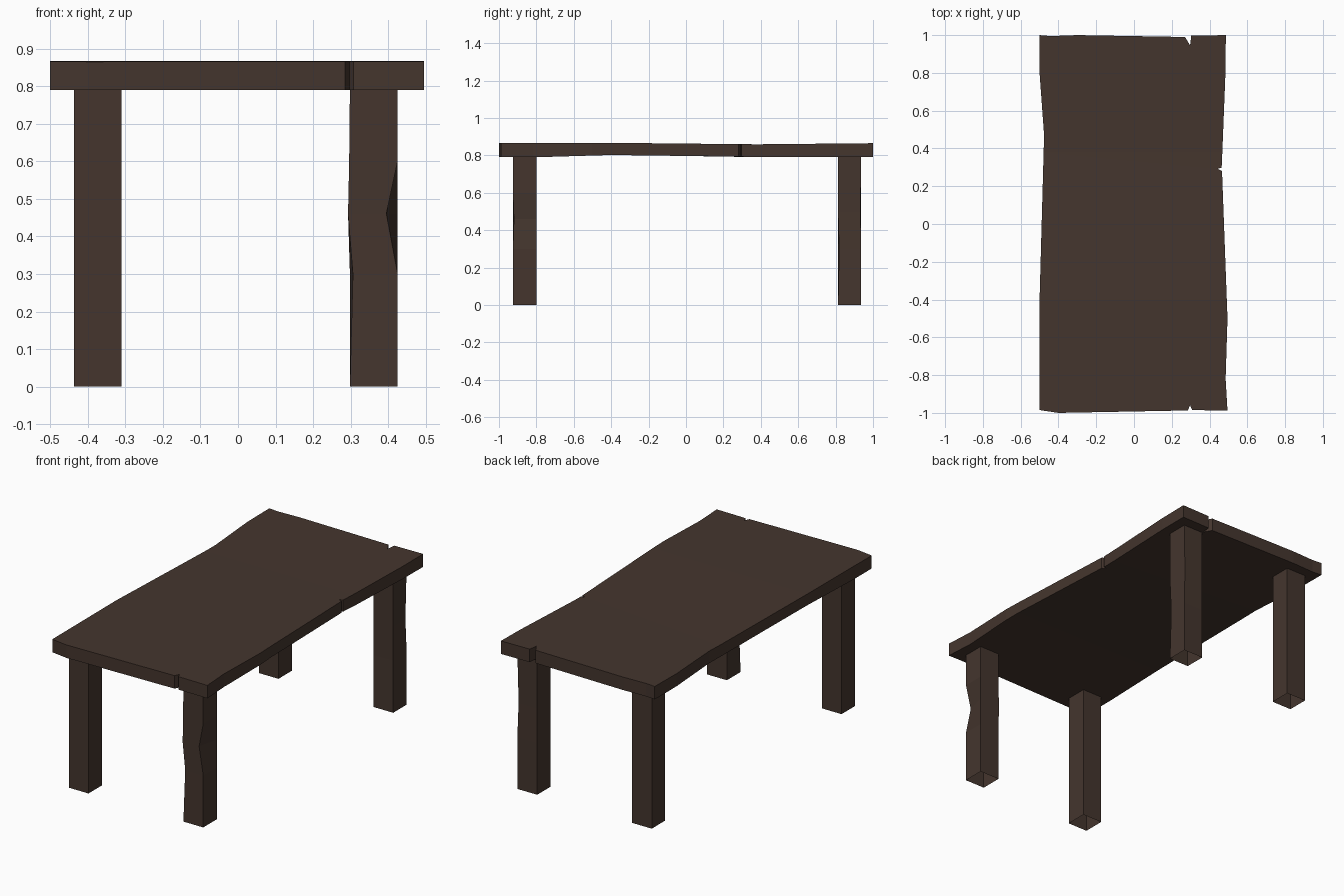
import bpy, bmesh

if "Cube" in bpy.data.objects:
    bpy.data.objects.remove(bpy.data.objects["Cube"])

wood = bpy.data.materials.new("dark brown wood")
wood.diffuse_color = (0.058, 0.036, 0.027, 1)
wood.use_nodes = True
wood.node_tree.nodes["Principled BSDF"].inputs["Base Color"].default_value = wood.diffuse_color


def finish(bm, name):
    bmesh.ops.recalc_face_normals(bm, faces=bm.faces)
    me = bpy.data.meshes.new(name)
    bm.to_mesh(me)
    bm.free()
    me.materials.append(wood)
    ob = bpy.data.objects.new(name, me)
    bpy.context.collection.objects.link(ob)
    return ob


def lerp(table, y):
    for (y0, a), (y1, b) in zip(table, table[1:]):
        if y <= y1:
            return a + (b - a) * max(0, (y - y0) / (y1 - y0))
    return table[-1][1]


# Tabletop: worn outline with chipped notches, slightly warped along its length
outline = [(-0.5, -0.985), (-0.4, -1.0), (0.285, -0.987), (0.297, -0.96),
           (0.308, -0.985), (0.495, -0.988), (0.485, -0.82), (0.495, -0.5),
           (0.466, 0.28), (0.442, 0.292), (0.464, 0.298), (0.468, 0.39),
           (0.485, 0.82), (0.486, 1.0), (0.303, 0.997), (0.297, 0.945),
           (0.27, 0.99), (-0.3, 1.0), (-0.44, 0.995), (-0.5, 1.0),
           (-0.5, 0.8), (-0.476, 0.47), (-0.5, -0.4)]
top_z = [(-1, 0.865), (-0.4, 0.867), (0.37, 0.859), (1, 0.865)]
bottom_z = [(-1, 0.79), (-0.8, 0.79), (-0.4, 0.802), (0.29, 0.793), (0.4, 0.79), (1, 0.79)]

bm = bmesh.new()
base = bm.faces.new([bm.verts.new((x, y, 0)) for x, y in outline])
ext = bmesh.ops.extrude_face_region(bm, geom=[base], use_keep_orig=True)
for v in ext["geom"]:
    if isinstance(v, bmesh.types.BMVert):
        v.co.z = 1
for y in (-0.8, -0.4, 0.0, 0.38, 0.8):
    bmesh.ops.bisect_plane(bm, geom=bm.verts[:] + bm.edges[:] + bm.faces[:],
                           plane_co=(0, y, 0), plane_no=(0, 1, 0))
for v in bm.verts:
    v.co.z = lerp(top_z if v.co.z > 0.5 else bottom_z, v.co.y)
bmesh.ops.triangulate(bm, faces=[f for f in bm.faces if len(f.verts) > 4])
finish(bm, "tabletop")


# Legs: open square tubes; bends are {corner: (dx, dy)} at a height
def leg(name, x0, x1, y0, y1, bends=()):
    bm = bmesh.new()
    rings = []
    for z, moves in [(0, {}), *bends, (0.797, {})]:
        ring = []
        for i, (x, y) in enumerate([(x0, y0), (x1, y0), (x1, y1), (x0, y1)]):
            dx, dy = moves.get(i, (0, 0))
            ring.append(bm.verts.new((x + dx, y + dy, z)))
        rings.append(ring)
    for a, b in zip(rings, rings[1:]):
        for i in range(4):
            j = (i + 1) % 4
            bm.faces.new((a[i], a[j], b[j], b[i]))
    finish(bm, name)


leg("front_left_leg", -0.436, -0.31, -0.925, -0.80)
leg("back_left_leg", -0.436, -0.31, 0.813, 0.936)
leg("front_right_leg", 0.298, 0.425, -0.925, -0.80,
    [(0.3, {0: (0.008, 0.005)}),
     (0.46, {0: (-0.005, 0), 1: (-0.03, 0.005), 3: (-0.004, 0)}),
     (0.6, {0: (-0.002, 0)})])
leg("back_right_leg", 0.298, 0.425, 0.813, 0.936,
    [(0.3, {1: (-0.004, 0.006)}), (0.5, {2: (-0.006, -0.003)})])
